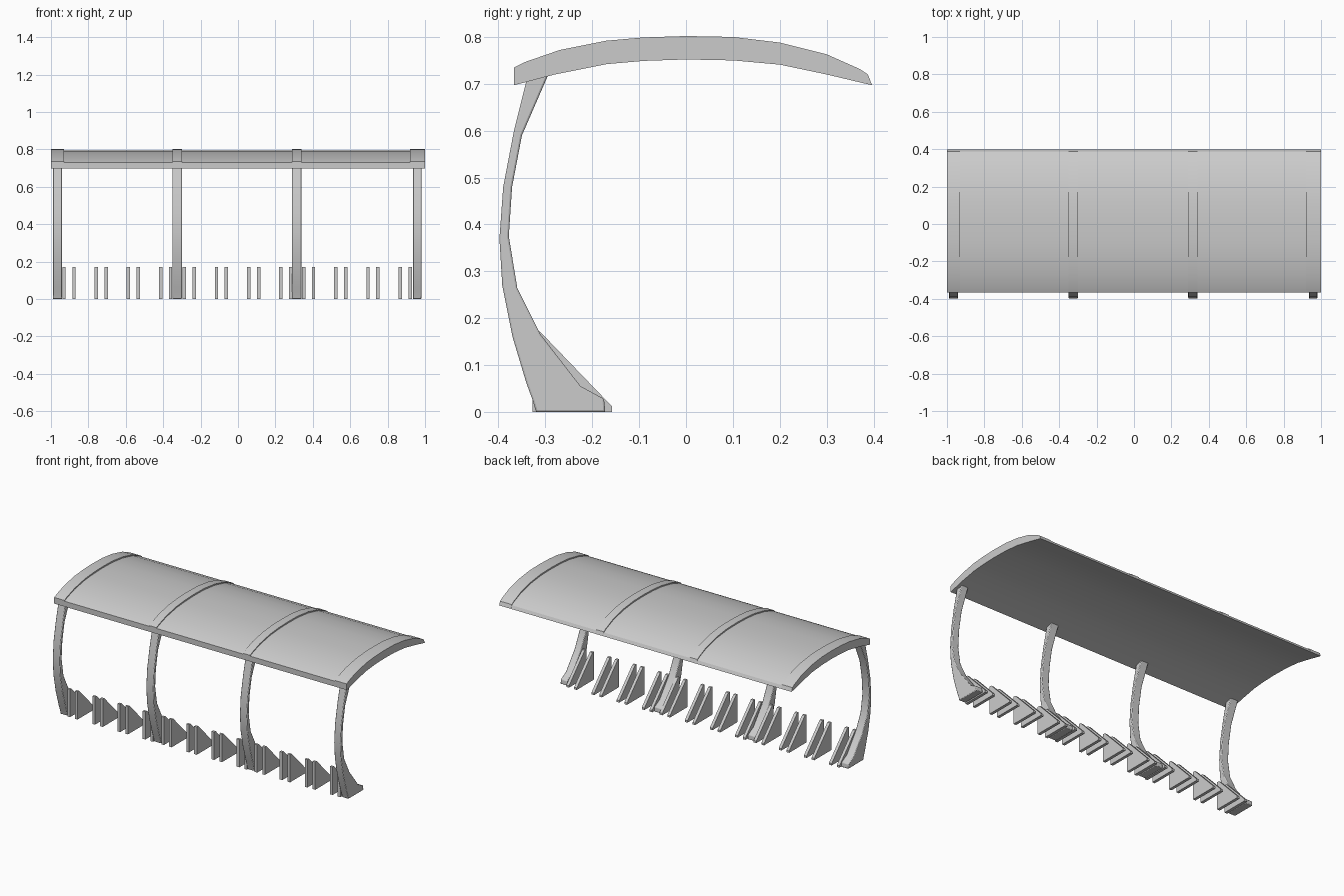
import bpy, bmesh, math

if "Cube" in bpy.data.objects:
    bpy.data.objects.remove(bpy.data.objects["Cube"])


def extrude(name, profile, x0, x1, smooth=None, bevel=0.0):
    """Extrude a closed (y, z) profile along x from x0 to x1."""
    bm = bmesh.new()
    face = bm.faces.new([bm.verts.new((x0, y, z)) for y, z in profile])
    res = bmesh.ops.extrude_face_region(bm, geom=[face])
    verts = [g for g in res["geom"] if isinstance(g, bmesh.types.BMVert)]
    bmesh.ops.translate(bm, verts=verts, vec=(x1 - x0, 0, 0))
    bmesh.ops.recalc_face_normals(bm, faces=bm.faces)
    mesh = bpy.data.meshes.new(name)
    bm.to_mesh(mesh)
    bm.free()
    obj = bpy.data.objects.new(name, mesh)
    bpy.context.collection.objects.link(obj)
    if bevel:
        mod = obj.modifiers.new("soft_edges", 'BEVEL')
        mod.width = bevel
        mod.segments = 2
        mod.limit_method = 'ANGLE'
        mod.angle_limit = math.radians(50)
    if smooth:
        bpy.ops.object.select_all(action='DESELECT')
        bpy.context.view_layer.objects.active = obj
        obj.select_set(True)
        bpy.ops.object.shade_smooth_by_angle(angle=math.radians(smooth))
    return obj


# Arched roof cross-section
roof_top = [(-0.367, 0.735), (-0.345, 0.746), (-0.27, 0.772), (-0.17, 0.792),
            (-0.09, 0.799), (0, 0.802), (0.1, 0.800), (0.2, 0.788),
            (0.3, 0.763), (0.37, 0.732), (0.388, 0.720)]
roof_bottom = [(0.397, 0.697), (0.3, 0.720), (0.2, 0.741), (0.1, 0.750),
               (0, 0.752), (-0.09, 0.749), (-0.17, 0.742), (-0.28, 0.720),
               (-0.367, 0.697)]
panel_top = [(y, z - 0.004 - 0.005 * (1 - (y / 0.4) ** 2)) for y, z in roof_top]

# Roof ribs, raised slightly above the panels
ribs = [(-1.0, -0.93), (-0.35, -0.30), (0.29, 0.34), (0.92, 1.0)]
for i, (a, b) in enumerate(ribs):
    extrude(f"roof_rib_{i + 1}", roof_top + roof_bottom, a, b, smooth=30)

# Roof panels between the ribs
for i in range(3):
    extrude(f"roof_panel_{i + 1}", panel_top + roof_bottom,
            ribs[i][1], ribs[i + 1][0], smooth=30)

# Curved legs that flare out into a foot
leg_outer = [(-0.32, 0), (-0.327, 0.025), (-0.340, 0.06), (-0.37, 0.16),
             (-0.392, 0.27), (-0.398, 0.37), (-0.390, 0.48), (-0.367, 0.60),
             (-0.342, 0.70), (-0.337, 0.722)]
leg_inner = [(-0.29, 0.732), (-0.297, 0.712), (-0.35, 0.59), (-0.371, 0.48),
             (-0.378, 0.375), (-0.36, 0.265), (-0.31, 0.165), (-0.225, 0.055),
             (-0.175, 0.028), (-0.172, 0)]
legs = [(-0.99, -0.94), (-0.35, -0.30), (0.29, 0.34), (0.935, 0.98)]
for i, (a, b) in enumerate(legs):
    extrude(f"leg_{i + 1}", leg_outer + leg_inner, a, b, smooth=40, bevel=0.004)

# Pairs of triangular wheel-stop fins, four pairs per bay
fin = [(-0.327, 0), (-0.327, 0.172), (-0.312, 0.172), (-0.158, 0.012), (-0.158, 0)]
for bay, start in enumerate((-0.93, -0.287, 0.351)):
    for pair in range(4):
        for side in range(2):
            x = start + pair * 0.172 + side * 0.053
            extrude(f"fin_{bay + 1}_{pair + 1}_{side + 1}", fin, x - 0.009, x + 0.009)
